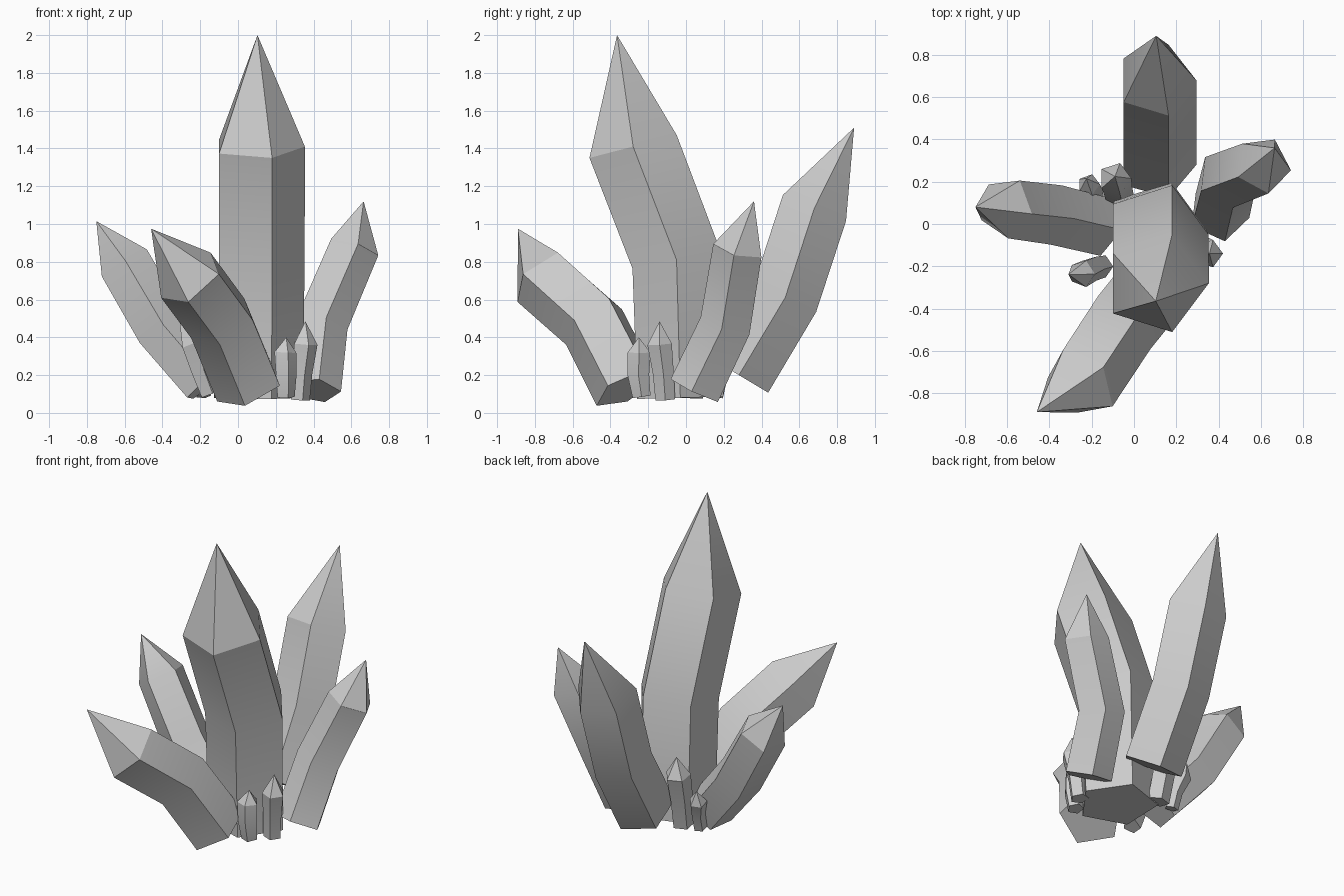
import bpy, bmesh, math
from mathutils import Vector

if "Cube" in bpy.data.objects:
    bpy.data.objects.remove(bpy.data.objects["Cube"])


def crystal(name, path, radii, ref=(1, 0, 0), sides=5):
    """Bent prism through base, bend and shoulder rings, closed by a point at the tip."""
    pts = [Vector(p) for p in path]
    seg = [(b - a).normalized() for a, b in zip(pts, pts[1:])]
    normals = [seg[0], (seg[0] + seg[1]).normalized(), (seg[1] + seg[2]).normalized()]
    bm = bmesh.new()
    rings = []
    for c, n, r in zip(pts, normals, radii):
        u = Vector(ref)
        u = (u - n * u.dot(n)).normalized()
        v = n.cross(u)
        ring = []
        for i in range(sides):
            a = 2 * math.pi * i / sides
            ring.append(bm.verts.new(c + r * (math.cos(a) * u + math.sin(a) * v)))
        rings.append(ring)
    tip = bm.verts.new(pts[3])
    bm.faces.new(rings[0][::-1])
    for i in range(sides):
        j = (i + 1) % sides
        for lo, hi in zip(rings, rings[1:]):
            bm.faces.new((lo[i], lo[j], hi[j], hi[i]))
        bm.faces.new((rings[2][i], rings[2][j], tip))
    bmesh.ops.recalc_face_normals(bm, faces=bm.faces)
    mesh = bpy.data.meshes.new(name)
    bm.to_mesh(mesh)
    bm.free()
    obj = bpy.data.objects.new(name, mesh)
    bpy.context.collection.objects.link(obj)
    # soft bends, crisp facets
    bpy.ops.object.select_all(action='DESELECT')
    obj.select_set(True)
    bpy.context.view_layer.objects.active = obj
    bpy.ops.object.shade_smooth_by_angle(angle=math.radians(25))
    return obj


# large crystals
crystal("main_crystal",
        [(.103, -.03, .08), (.103, -.05, .81), (.103, -.28, 1.41), (.103, -.365, 2.0)],
        (.24, .25, .251))
crystal("back_crystal",
        [(.105, .28, .2), (.105, .525, .61), (.105, .68, 1.085), (.105, .89, 1.51)],
        (.19, .19, .19))
crystal("left_crystal",
        [(-.165, -.01, .155), (-.405, .05, .44), (-.605, .078, .79), (-.75, .08, 1.015)],
        (.145, .15, .147), (1, -.2, 0))
crystal("front_crystal",
        [(.064, -.312, .131), (-.08, -.49, .48), (-.25, -.75, .71), (-.46, -.89, .975)],
        (.188, .188, .188), (-.076, -.76, -.645))
crystal("right_crystal",
        [(.40, .05, .12), (.44, .215, .47), (.61, .28, .87), (.665, .36, 1.12)],
        (.147, .145, .14), (1, -.12, 0))

# small crystals around the foot
crystal("small_crystal_front_right",
        [(.325, -.11, .07), (.335, -.12, .21), (.353, -.14, .365), (.357, -.14, .485)],
        (.055, .058, .068))
crystal("small_crystal_front",
        [(.25, -.235, .085), (.25, -.252, .2), (.245, -.248, .32), (.255, -.25, .4)],
        (.05, .06, .064))
crystal("small_crystal_left",
        [(-.15, -.2, .1), (-.195, -.21, .22), (-.245, -.235, .37), (-.31, -.238, .49)],
        (.055, .06, .066))
crystal("small_crystal_back",
        [(-.07, .13, .09), (-.08, .17, .28), (-.09, .215, .44), (-.09, .225, .56)],
        (.07, .072, .078))
crystal("small_crystal_back_left",
        [(-.185, .12, .09), (-.19, .15, .19), (-.215, .185, .29), (-.225, .215, .37)],
        (.042, .044, .055))
